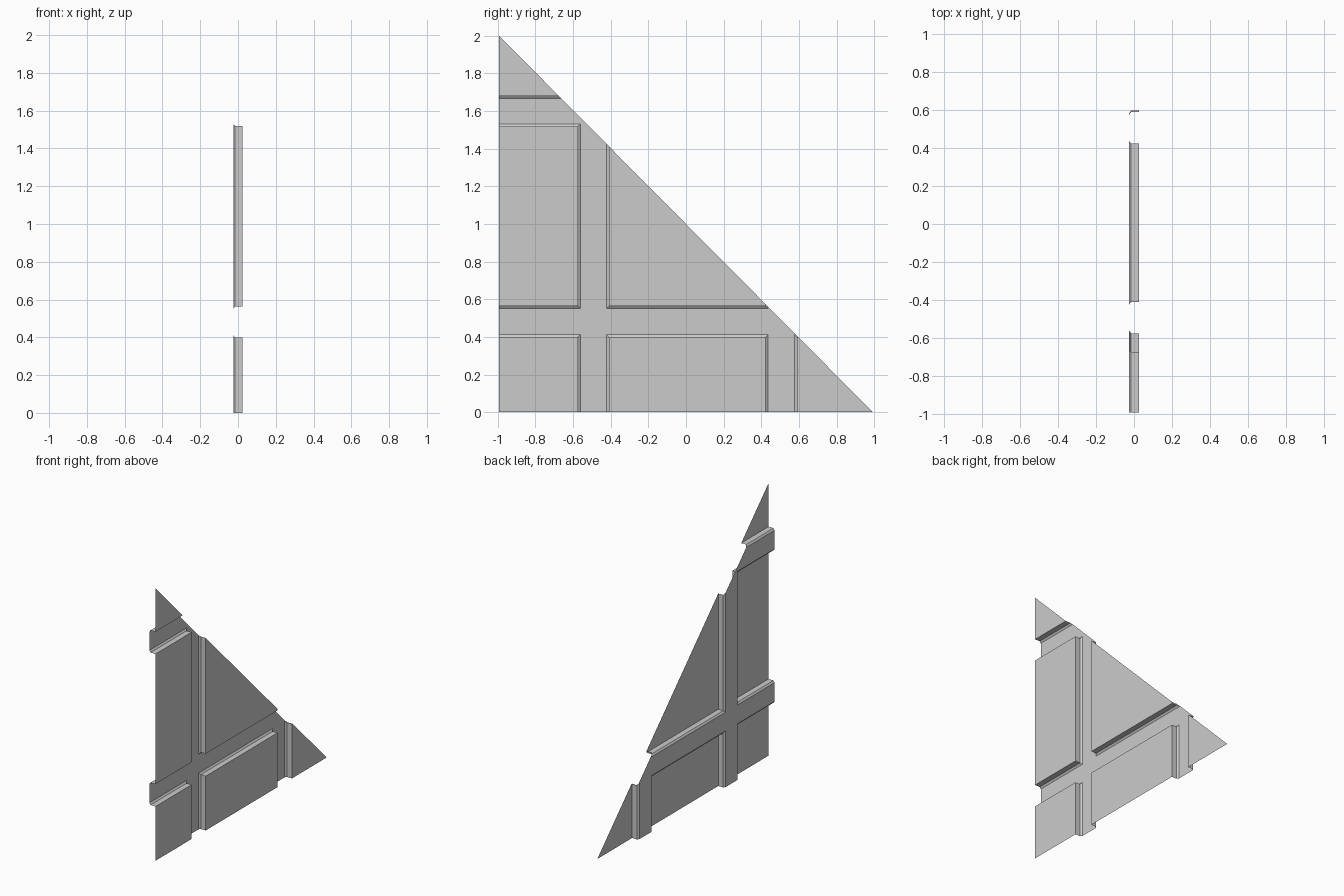
import bpy, bmesh
from mathutils import Vector

if "Cube" in bpy.data.objects:
    bpy.data.objects.remove(bpy.data.objects["Cube"])

# Overall sizes: thin triangular sheet in the YZ plane
HALF_Y, HEIGHT = 0.993, 2.0
X_BACK, X_BEVEL, X_FACE = -0.025, -0.015, 0.025
INSET = 0.013

# Outer edges of raised panels, alternating panel start / panel end
ys = [-1.42, -0.562, -0.423, 0.436, 0.577, 1.43]
zs = [-0.57, 0.412, 0.55, 1.531, 1.668, 2.65]

bm = bmesh.new()


def ring(x, y0, y1, z0, z1, inset):
    """Four corner vertices of a rectangle at depth x."""
    y0, y1, z0, z1 = y0 + inset, y1 - inset, z0 + inset, z1 - inset
    return [bm.verts.new((x, y, z)) for y, z in
            ((y0, z0), (y1, z0), (y1, z1), (y0, z1))]


def bridge(a, b):
    for i in range(4):
        j = (i + 1) % 4
        bm.faces.new((a[i], a[j], b[j], b[i]))


for i in range(5):
    for k in range(5):
        rect = (ys[i], ys[i + 1], zs[k], zs[k + 1])
        outer = ring(X_BACK, *rect, 0)
        if i % 2 == 0 and k % 2 == 0:
            # Raised panel: chamfer, straight wall, flat face
            mid = ring(X_BEVEL, *rect, INSET)
            top = ring(X_FACE, *rect, INSET)
            bridge(outer, mid)
            bridge(mid, top)
            bm.faces.new(top)
        else:
            # Recessed groove between panels
            bm.faces.new(outer)

bmesh.ops.remove_doubles(bm, verts=bm.verts[:], dist=1e-5)

# Trim to the right triangle: bottom, vertical side, sloping side
for co, no in (((0, 0, 0), (0, 0, -1)),
               ((0, -HALF_Y, 0), (0, -1, 0)),
               ((0, HALF_Y, 0), (0, HEIGHT, 2 * HALF_Y))):
    bmesh.ops.bisect_plane(bm, geom=bm.verts[:] + bm.edges[:] + bm.faces[:],
                           plane_co=co, plane_no=Vector(no).normalized(),
                           clear_outer=True)

mesh = bpy.data.meshes.new("triangular_wall_panel")
bm.to_mesh(mesh)
bm.free()
wall = bpy.data.objects.new("triangular_wall_panel", mesh)
bpy.context.collection.objects.link(wall)
